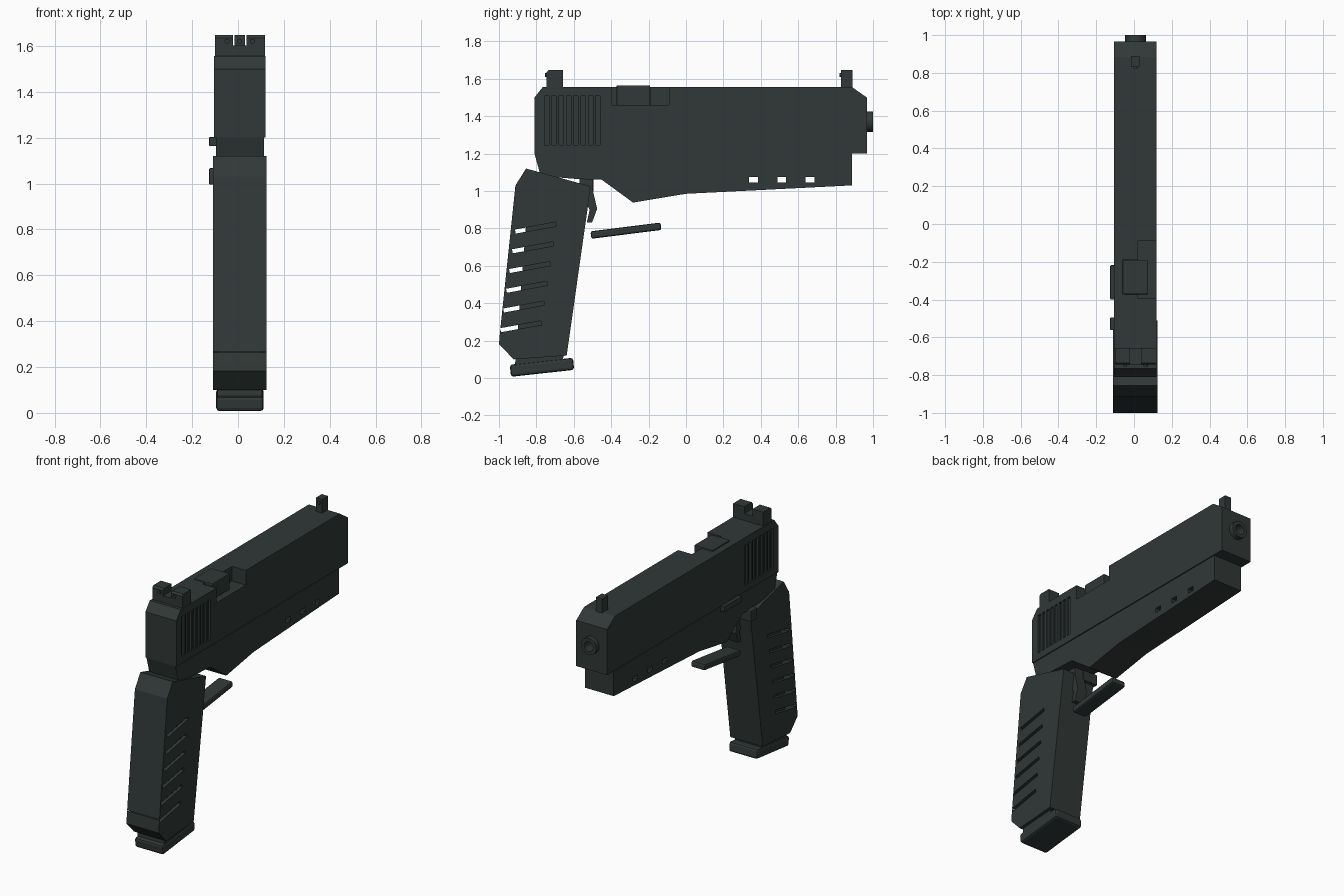
import bpy, bmesh, math
from mathutils import Matrix, Vector

if "Cube" in bpy.data.objects:
    bpy.data.objects.remove(bpy.data.objects["Cube"])

CX = 0.0075  # lateral centre of the body

mat = bpy.data.materials.new("dark green grey")
mat.use_nodes = True
colour = (0.03, 0.04, 0.038, 1)
mat.diffuse_color = colour
mat.node_tree.nodes["Principled BSDF"].inputs["Base Color"].default_value = colour


def finish(name, bm):
    bmesh.ops.recalc_face_normals(bm, faces=bm.faces)
    mesh = bpy.data.meshes.new(name)
    bm.to_mesh(mesh)
    bm.free()
    mesh.materials.append(mat)
    obj = bpy.data.objects.new(name, mesh)
    bpy.context.collection.objects.link(obj)
    return obj


def add_box(bm, x, y, z, tilt=0.0):
    """Box from (min, max) ranges, tilted in the side plane."""
    size = [r[1] - r[0] for r in (x, y, z)]
    mid = Vector([(r[0] + r[1]) / 2 for r in (x, y, z)])
    m = Matrix.Translation(mid) @ Matrix.Rotation(tilt, 4, 'X') @ Matrix.Diagonal((*size, 1))
    bmesh.ops.create_cube(bm, size=1, matrix=m)


def boxes(name, *specs, bevel=0.0):
    bm = bmesh.new()
    for spec in specs:
        add_box(bm, *spec)
    if bevel:
        bmesh.ops.bevel(bm, geom=bm.edges[:], offset=bevel, segments=2,
                        profile=0.5, affect='EDGES')
    return finish(name, bm)


def extrude(name, profile, x0, x1):
    """Side profile of (y, z) points pushed across the width."""
    bm = bmesh.new()
    face = bm.faces.new([bm.verts.new((x0, y, z)) for y, z in profile])
    out = bmesh.ops.extrude_face_region(bm, geom=[face])
    moved = [v for v in out["geom"] if isinstance(v, bmesh.types.BMVert)]
    bmesh.ops.translate(bm, verts=moved, vec=(x1 - x0, 0, 0))
    return finish(name, bm)


def cylinder(name, radius, y0, y1, z, sides=32):
    bm = bmesh.new()
    m = Matrix.Translation((CX, (y0 + y1) / 2, z)) @ Matrix.Rotation(math.pi / 2, 4, 'X')
    bmesh.ops.create_cone(bm, cap_ends=True, segments=sides, radius1=radius,
                          radius2=radius, depth=y1 - y0, matrix=m)
    return finish(name, bm)


def cut(obj, cutter):
    mod = obj.modifiers.new("cut", 'BOOLEAN')
    mod.object = cutter
    mod.solver = 'EXACT'
    cutter.hide_render = True
    bpy.context.view_layer.objects.active = obj
    bpy.ops.object.modifier_apply(modifier=mod.name)
    bpy.data.objects.remove(cutter)


# Slide with side serrations, ejection port and bore
slide = extrude("slide", [(-0.81, 1.2), (-0.81, 1.5), (-0.765, 1.557), (0.885, 1.557),
                          (0.967, 1.5), (0.967, 1.2)], -0.105, 0.12)
grooves = []
for i in range(8):
    y = -0.757 + i * 0.0392
    for x in ((-0.2, -0.093), (0.108, 0.2)):
        grooves.append((x, (y, y + 0.024), (1.245, 1.507)))
cut(slide, boxes("groove_cutter", *grooves))
cut(slide, boxes("port_cutter", ((0.02, 0.2), (-0.395, -0.09), (1.46, 1.7))))
cut(slide, boxes("chamber_cutter", ((-0.06, 0.05), (-0.37, -0.19), (1.46, 1.7))))
cut(slide, cylinder("bore_cutter", 0.032, 0.8, 1.1, 1.37))

# Barrel chamber in the port and muzzle ring
boxes("chamber", ((-0.06, 0.075), (-0.372, -0.192), (1.455, 1.565)), bevel=0.006)
muzzle = cylinder("muzzle", 0.055, 0.93, 1.0, 1.37)
cut(muzzle, cylinder("muzzle_cutter", 0.032, 0.8, 1.1, 1.37))
bpy.context.view_layer.objects.active = muzzle
muzzle.select_set(True)
bpy.ops.object.shade_smooth_by_angle()

# Sights with dots
boxes("front_sight", ((-0.015, 0.03), (0.83, 0.89), (1.54, 1.647)))
rear_sight = extrude("rear_sight", [(-0.745, 1.55), (-0.745, 1.635), (-0.735, 1.647),
                                    (-0.657, 1.647), (-0.657, 1.55)], -0.1, 0.118)
cut(rear_sight, boxes("notch_cutter", ((-0.022, 0.037), (-0.8, -0.6), (1.602, 1.7))))
for name, x, y, z in (("front_dot", 0, 0.828, 1.62), ("rear_dot_right", -0.055, -0.748, 1.62),
                      ("rear_dot_left", 0.055, -0.748, 1.62)):
    dot = cylinder(name, 0.011, y - 0.006, y + 0.006, z, 16)
    dot.location.x = x

# Frame with through holes in the rail
frame = extrude("frame", [(-0.81, 1.2), (-0.777, 1.08), (-0.58, 1.064), (-0.45, 1.06),
                          (-0.283, 0.938), (0, 0.985), (0.888, 1.03), (0.888, 1.2)],
                -0.097, 0.113)
cut(frame, boxes("rail_cutter", *[((-0.3, 0.3), (y, y + 0.046), (1.045, 1.075))
                                  for y in (0.338, 0.488, 0.64)]))

# Grip with slanted slots
grip = extrude("grip", [(-0.855, 1.12), (-0.51, 1.025), (-0.527, 0.9), (-0.638, 0.12),
                        (-0.922, 0.1), (-1.0, 0.182), (-0.993, 0.26), (-0.912, 1.03)],
               -0.11, 0.125)
slots = []
for i in range(6):
    y, z = -0.803 - i * 0.0158, 0.803 - i * 0.1055
    slots.append(((-0.3, 0.3), (y - 0.111, y + 0.111), (z - 0.011, z + 0.011), 0.18))
cut(grip, boxes("slot_cutter", *slots))

# Magazine inside the grip and its base plate
extrude("magazine", [(-0.845, 0.95), (-0.58, 0.95), (-0.66, 0.07), (-0.915, 0.06)],
        -0.09, 0.105)
boxes("base_plate", ((-0.095, 0.112), (-0.94, -0.6), (0.025, 0.09), 0.11), bevel=0.014)

# Trigger and guard bar
extrude("trigger", [(-0.57, 1.08), (-0.5, 1.08), (-0.5, 1.01), (-0.475, 0.905),
                    (-0.502, 0.832), (-0.53, 0.832), (-0.515, 0.9), (-0.57, 1.0)],
        -0.028, 0.043)
boxes("trigger_guard", ((-0.043, 0.058), (-0.51, -0.132), (0.768, 0.808), 0.125), bevel=0.01)

# Controls on the right side
boxes("slide_stop", ((-0.126, -0.09), (-0.4, -0.218), (1.163, 1.203)), bevel=0.005)
boxes("magazine_button", ((-0.126, -0.02), (-0.562, -0.494), (0.995, 1.067)), bevel=0.005)
